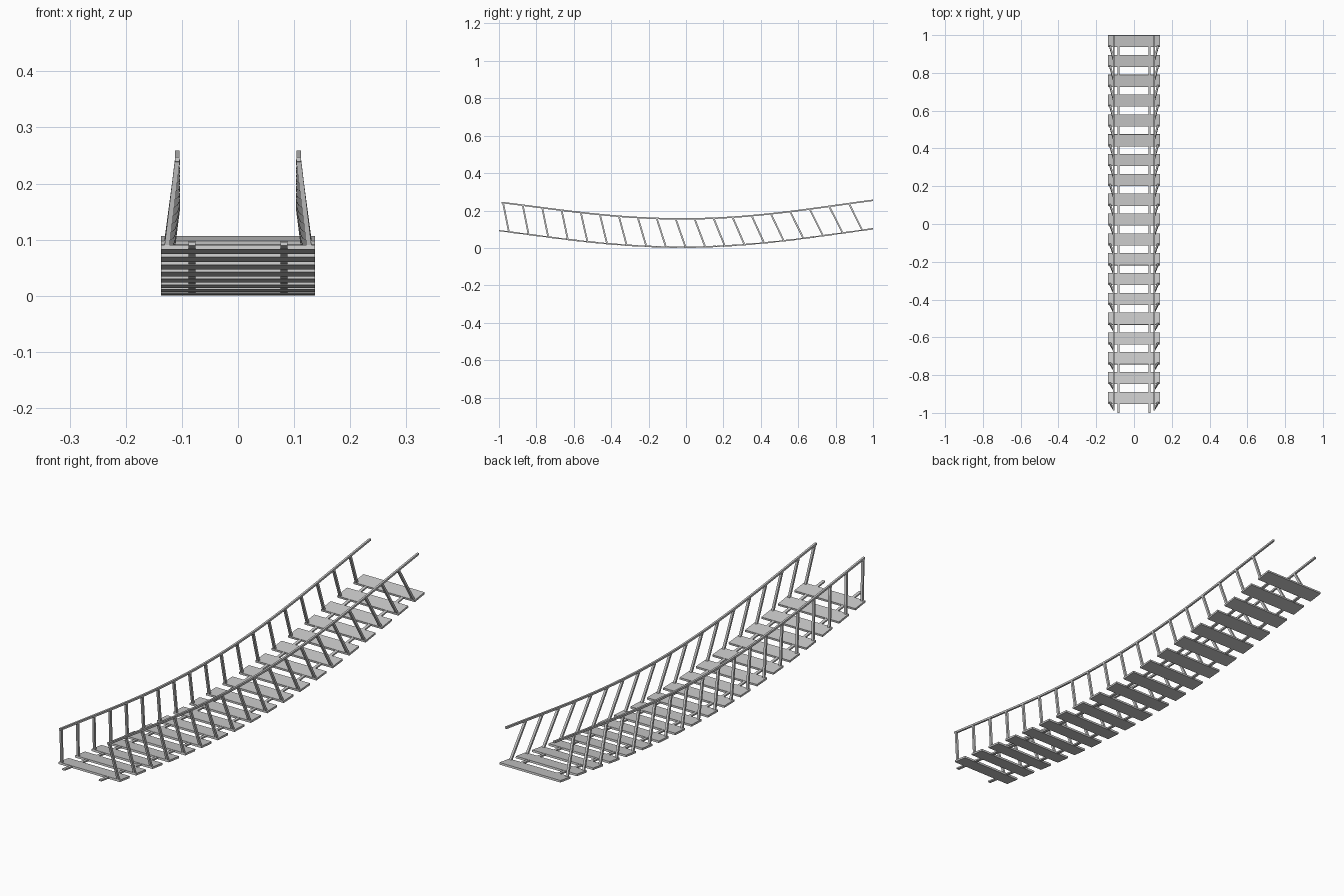
import bpy
import bmesh
from mathutils import Vector

cube = bpy.data.objects.get("Cube")
if cube:
    bpy.data.objects.remove(cube, do_unlink=True)

grey = bpy.data.materials.new("weathered grey")
grey.use_nodes = True
colour = (0.6, 0.6, 0.6, 1)
grey.diffuse_color = colour
grey.node_tree.nodes["Principled BSDF"].inputs["Base Color"].default_value = colour

PLANKS = 19
FIRST, LAST = -0.921, 0.968
PLANK_SIZE = (0.274, 0.064, 0.008)
RAIL_HEIGHT = 0.151


def sag(y):
    """Height of the hanging deck at y."""
    return 0.0045 + 0.005 * y + 0.122 * y ** 2 - 0.029 * y ** 4


def on_deck(x, y, along=0, up=0):
    """Point offset along and square to the hanging curve."""
    slope = 0.005 + 0.244 * y - 0.116 * y ** 3
    tangent = Vector((0, 1, slope)).normalized()
    normal = Vector((0, -tangent.z, tangent.y))
    return Vector((x, y, sag(y))) + tangent * along + normal * up


def sweep(name, path, width, height):
    """Rectangular bar following a path of points."""
    bm = bmesh.new()
    rings = []
    for i, p in enumerate(path):
        d = (path[min(i + 1, len(path) - 1)] - path[max(i - 1, 0)]).normalized()
        side = Vector((1, 0, 0))
        side = (side - d * side.dot(d)).normalized()
        up = side.cross(d)
        rings.append([bm.verts.new(p + side * a * width / 2 + up * b * height / 2)
                      for a, b in ((-1, -1), (1, -1), (1, 1), (-1, 1))])
    for r, s in zip(rings, rings[1:]):
        for k in range(4):
            j = (k + 1) % 4
            bm.faces.new((r[k], r[j], s[j], s[k]))
    bm.faces.new(rings[0][::-1])
    bm.faces.new(rings[-1])
    bmesh.ops.recalc_face_normals(bm, faces=bm.faces)
    mesh = bpy.data.meshes.new(name)
    bm.to_mesh(mesh)
    bm.free()
    mesh.materials.append(grey)
    obj = bpy.data.objects.new(name, mesh)
    bpy.context.collection.objects.link(obj)
    return obj


def spread(start, end, count):
    return [start + (end - start) * i / (count - 1) for i in range(count)]


# Deck planks with a leaning post at each front corner
for n, y in enumerate(spread(FIRST, LAST, PLANKS), 1):
    half = PLANK_SIZE[1] / 2
    sweep(f"plank_{n}", [on_deck(0, y, -half), on_deck(0, y, half)],
          PLANK_SIZE[0], PLANK_SIZE[2])
    for label, s in (("left", 1), ("right", -1)):
        foot = on_deck(s * 0.127, y, -0.026)
        head = on_deck(s * 0.108, y, -0.077, RAIL_HEIGHT)
        sweep(f"{label}_post_{n}", [foot, head], 0.009, 0.009)

# Support beams through the deck and handrails above it
for label, s in (("left", 1), ("right", -1)):
    sweep(f"{label}_beam", [on_deck(s * 0.082, y) for y in spread(-1, 0.995, 40)],
          0.012, 0.006)
    sweep(f"{label}_handrail",
          [on_deck(s * 0.108, y, 0, RAIL_HEIGHT) for y in spread(-1.005, 1.019, 40)],
          0.008, 0.008)
